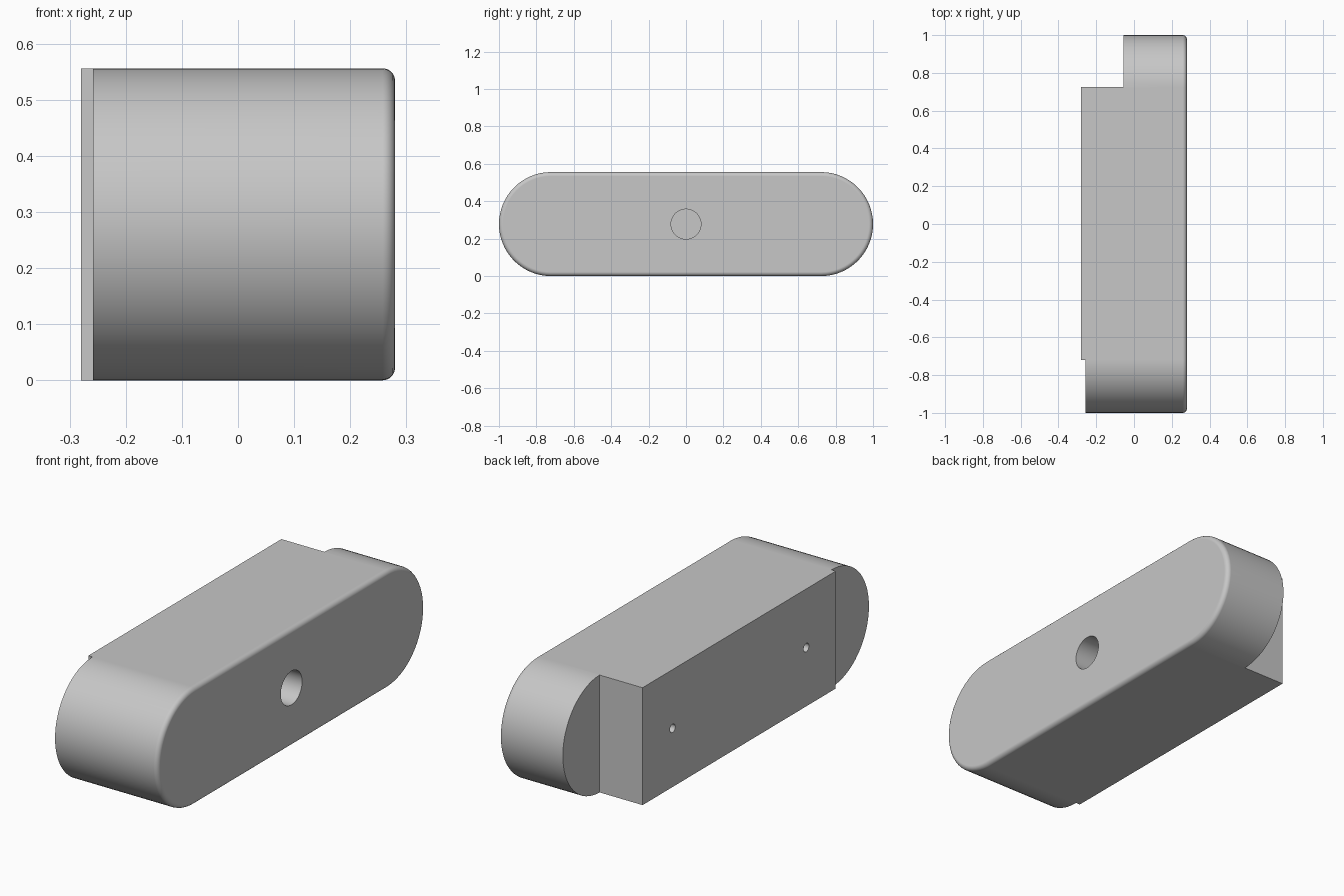
import bpy, bmesh, math
from mathutils import Matrix

cube = bpy.data.objects.get("Cube")
if cube:
    bpy.data.objects.remove(cube, do_unlink=True)

R = 0.278            # radius of the rounded ends
FLAT = 1.0 - R       # half length of the straight part
DEPTH = 0.28         # half depth along x
FILLET = 0.022

grey = bpy.data.materials.new("light_grey")
grey.use_nodes = True
grey.diffuse_color = (0.57, 0.57, 0.57, 1)
grey.node_tree.nodes["Principled BSDF"].inputs["Base Color"].default_value = (0.57, 0.57, 0.57, 1)


def make_object(name, bm):
    bmesh.ops.recalc_face_normals(bm, faces=bm.faces)
    mesh = bpy.data.meshes.new(name)
    bm.to_mesh(mesh)
    bm.free()
    mesh.materials.append(grey)
    obj = bpy.data.objects.new(name, mesh)
    bpy.context.collection.objects.link(obj)
    return obj


def box_cutter(name, x0, x1, y0, y1):
    bm = bmesh.new()
    bmesh.ops.create_cube(bm, size=1)
    bmesh.ops.scale(bm, vec=(x1 - x0, y1 - y0, 1), verts=bm.verts)
    bmesh.ops.translate(bm, vec=((x0 + x1) / 2, (y0 + y1) / 2, R), verts=bm.verts)
    return make_object(name, bm)


def hole_cutter(name, radius, x0, x1, y):
    bm = bmesh.new()
    place = Matrix.Translation(((x0 + x1) / 2, y, R)) @ Matrix.Rotation(math.pi / 2, 4, 'Y')
    bmesh.ops.create_cone(bm, cap_ends=True, segments=40, radius1=radius,
                          radius2=radius, depth=x1 - x0, matrix=place)
    return make_object(name, bm)


# Body: stadium profile extruded along x
bm = bmesh.new()
steps = 32
ring = []
for side in (1, -1):
    for i in range(steps + 1):
        a = math.pi * i / steps
        ring.append(bm.verts.new((-DEPTH, side * (FLAT + R * math.sin(a)), R + side * R * math.cos(a))))
back = bm.faces.new(ring)
ext = bmesh.ops.extrude_face_region(bm, geom=[back], use_keep_orig=True)
moved = [g for g in ext["geom"] if isinstance(g, bmesh.types.BMVert)]
bmesh.ops.translate(bm, vec=(2 * DEPTH, 0, 0), verts=moved)

# Fillet around the outer face
rim = [e for e in bm.edges if all(v.co.x > 0 for v in e.verts)]
bmesh.ops.bevel(bm, geom=rim, offset=FILLET, segments=5, profile=0.5,
                affect='EDGES', clamp_overlap=True)
body = make_object("body", bm)

# End steps, central bore and the two small screw holes
cutters = [
    box_cutter("deep_step_cutter", -0.5, -0.055, 0.725, 1.2),
    box_cutter("shallow_step_cutter", -0.5, -0.258, -1.2, -0.72),
    hole_cutter("central_bore_cutter", 0.08, -0.07, 0.4, 0),
    hole_cutter("screw_hole_cutter_1", 0.02, -0.4, -0.12, 0.5),
    hole_cutter("screw_hole_cutter_2", 0.02, -0.4, -0.12, -0.5),
]

bpy.ops.object.select_all(action='DESELECT')
bpy.context.view_layer.objects.active = body
body.select_set(True)
for cutter in cutters:
    cutter.hide_render = True
    mod = body.modifiers.new("cut", 'BOOLEAN')
    mod.operation = 'DIFFERENCE'
    mod.solver = 'EXACT'
    mod.object = cutter
    bpy.ops.object.modifier_apply(modifier=mod.name)
    bpy.data.objects.remove(cutter, do_unlink=True)

# Smooth curved surfaces, flat faces kept crisp
bpy.ops.object.shade_smooth_by_angle(angle=math.radians(30))
weighted = body.modifiers.new("weighted_normals", 'WEIGHTED_NORMAL')
weighted.keep_sharp = True
